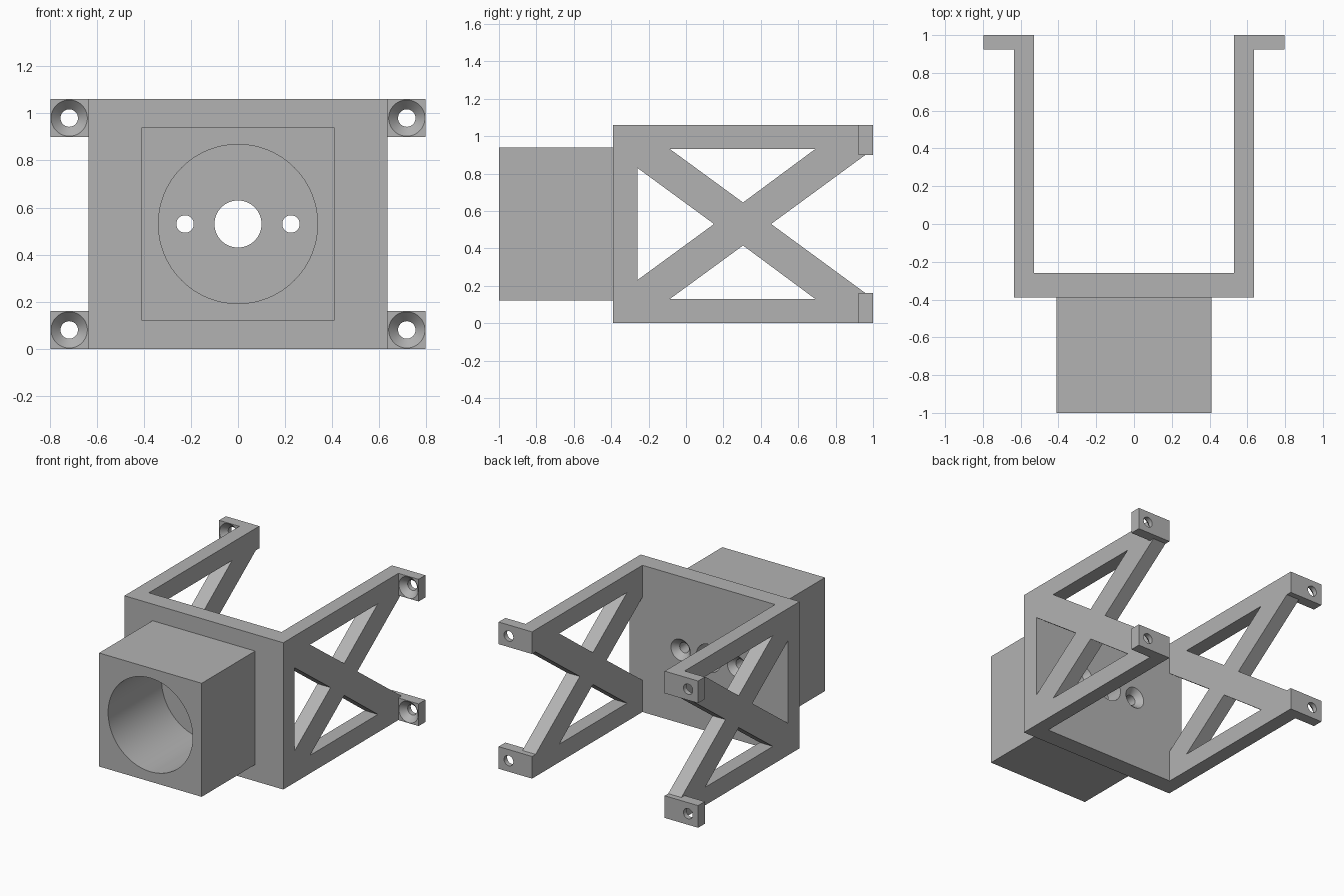
import bpy, bmesh, math

if "Cube" in bpy.data.objects:
    bpy.data.objects.remove(bpy.data.objects["Cube"])

H = 1.06      # bracket height
MID = H / 2   # axis height of bore and centre of the side cross

grey = bpy.data.materials.new("plain grey")
grey.diffuse_color = (0.45, 0.45, 0.45, 1)
grey.use_nodes = True
grey.node_tree.nodes["Principled BSDF"].inputs["Base Color"].default_value = grey.diffuse_color


def finish(name, bm):
    bmesh.ops.recalc_face_normals(bm, faces=bm.faces)
    me = bpy.data.meshes.new(name)
    bm.to_mesh(me)
    bm.free()
    ob = bpy.data.objects.new(name, me)
    bpy.context.collection.objects.link(ob)
    me.materials.append(grey)
    return ob


def prism(name, points, offset):
    """Extrude a closed outline of 3D points along an offset."""
    bm = bmesh.new()
    face = bm.faces.new([bm.verts.new(p) for p in points])
    ext = bmesh.ops.extrude_face_region(bm, geom=[face], use_keep_orig=True)
    verts = [v for v in ext["geom"] if isinstance(v, bmesh.types.BMVert)]
    bmesh.ops.translate(bm, verts=verts, vec=offset)
    return finish(name, bm)


def box(name, x0, x1, y0, y1, z0, z1):
    pts = [(x0, y0, z0), (x1, y0, z0), (x1, y1, z0), (x0, y1, z0)]
    return prism(name, pts, (0, 0, z1 - z0))


def lathe(name, x, z, profile, n=64):
    """Solid of revolution about a line along y; profile = (y, radius)."""
    bm = bmesh.new()
    rings = [[bm.verts.new((x + r * math.cos(2 * math.pi * i / n), y,
                            z + r * math.sin(2 * math.pi * i / n)))
              for i in range(n)] for y, r in profile]
    for a, b in zip(rings, rings[1:]):
        for i in range(n):
            j = (i + 1) % n
            bm.faces.new((a[i], a[j], b[j], b[i]))
    bm.faces.new(rings[0])
    bm.faces.new(rings[-1])
    return finish(name, bm)


def combine(target, tool, operation):
    mod = target.modifiers.new(operation.lower(), 'BOOLEAN')
    mod.operation = operation
    mod.solver = 'EXACT'
    mod.object = tool
    bpy.context.view_layer.objects.active = target
    bpy.ops.object.modifier_apply(modifier=mod.name)
    bpy.data.objects.remove(tool)


# U-shaped bracket with outward flanges, from its top outline
half = [(0.635, -0.39), (0.635, 0.923), (0.797, 0.923),
        (0.797, 1.0), (0.53, 1.0), (0.53, -0.26)]
outline = half + [(-x, y) for x, y in reversed(half)]
bracket = prism("bracket", [(x, y, 0) for x, y in outline], (0, 0, H))

# Square housing on the front
combine(bracket, box("housing", -0.41, 0.41, -1, -0.34, 0.12, 0.94), 'UNION')

# Openings in both arms that leave the diagonal cross
openings = [
    [(-0.26, 0.23), (0.15, MID), (-0.26, 0.83)],
    [(-0.085, 0.93), (0.305, 0.645), (0.69, 0.93)],
    [(-0.085, 0.13), (0.305, 0.415), (0.69, 0.13)],
    [(0.455, MID), (0.96, 0.9), (1.1, 0.9), (1.1, 0.16), (0.96, 0.16)],
]
for side in (-1, 1):
    for pts in openings:
        tool = prism("arm_opening", [(side * 0.45, y, z) for y, z in pts],
                     (side * 0.5, 0, 0))
        combine(bracket, tool, 'DIFFERENCE')
    # Remove the middle of the flange, leaving two tabs
    xs = sorted((side * 0.635, side * 0.9))
    combine(bracket, box("flange_gap", *xs, 0.85, 1.1, 0.16, 0.9), 'DIFFERENCE')
    # Countersunk tab holes
    for z in (0.08, H - 0.08):
        combine(bracket, lathe("tab_hole", side * 0.717, z,
                [(0.88, 0.077), (0.923, 0.077), (0.965, 0.037), (1.1, 0.037)]),
                'DIFFERENCE')

# Large bore in the housing and the shaft hole through the plate
combine(bracket, lathe("bore", 0, MID, [(-1.1, 0.338), (-0.39, 0.338)], 96),
        'DIFFERENCE')
combine(bracket, lathe("shaft_hole", 0, MID, [(-0.5, 0.1), (-0.1, 0.1)]),
        'DIFFERENCE')

# Screw holes countersunk from the back of the plate
for x in (-0.225, 0.225):
    combine(bracket, lathe("screw_hole", x, MID,
            [(-0.5, 0.037), (-0.302, 0.037), (-0.26, 0.077), (-0.2, 0.077)]),
            'DIFFERENCE')

# Smooth round holes, crisp edges everywhere else
bpy.ops.object.select_all(action='DESELECT')
bracket.select_set(True)
bpy.context.view_layer.objects.active = bracket
bpy.ops.object.shade_smooth_by_angle(angle=math.radians(30))
